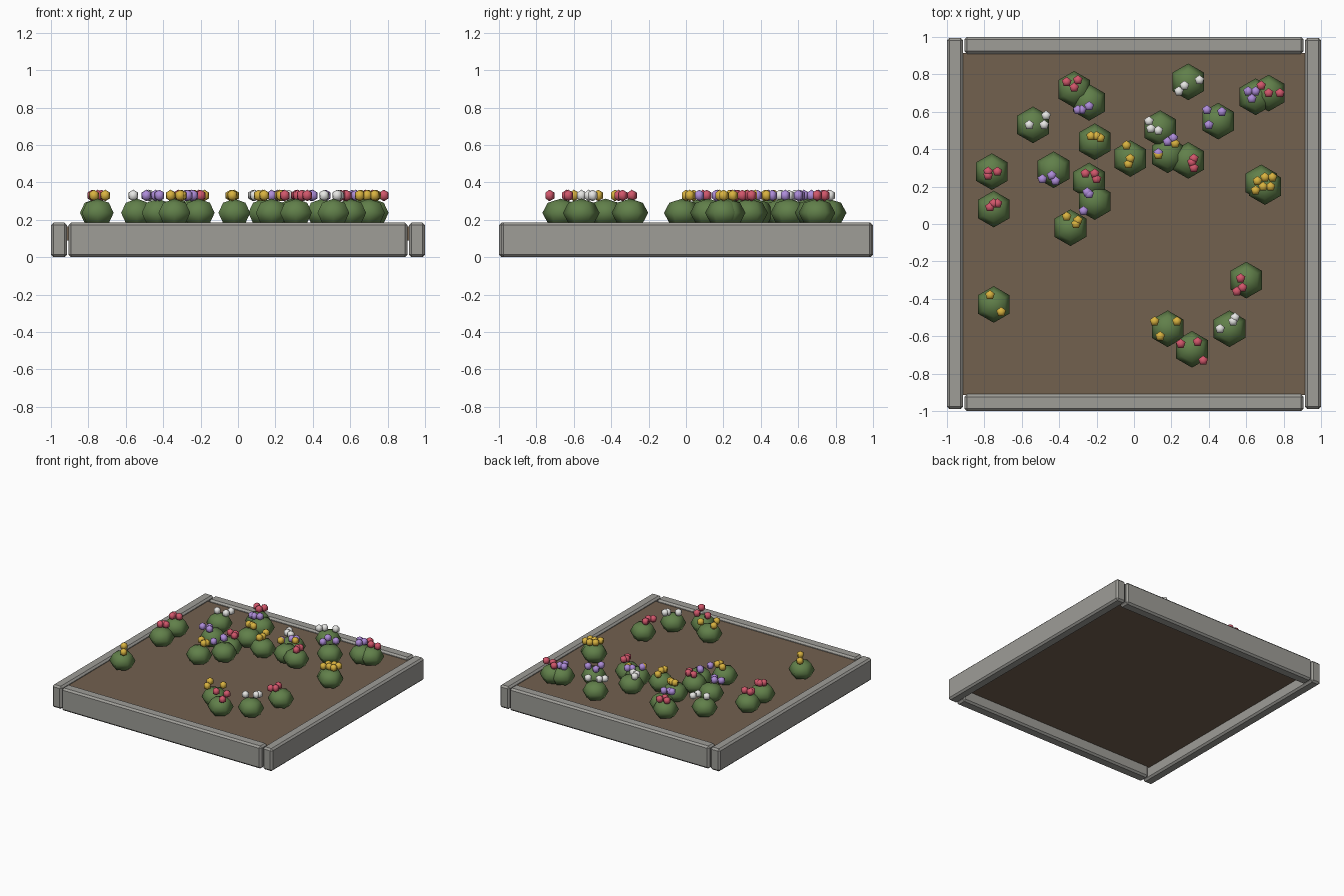
import bpy, bmesh
from math import sin, cos, pi

if "Cube" in bpy.data.objects:
    bpy.data.objects.remove(bpy.data.objects["Cube"])


def material(name, rgb):
    m = bpy.data.materials.new(name)
    lin = [c / 12.92 if c <= 0.04045 else ((c + 0.055) / 1.055) ** 2.4 for c in rgb]
    m.diffuse_color = (*lin, 1)
    m.use_nodes = True
    m.node_tree.nodes["Principled BSDF"].inputs["Base Color"].default_value = m.diffuse_color
    return m


STONE = material("grey stone", (0.62, 0.615, 0.595))
SOIL = material("brown soil", (0.45, 0.38, 0.31))
LEAF = material("leaf green", (0.38, 0.50, 0.29))
RED = material("petal red", (0.82, 0.34, 0.42))
YELLOW = material("petal yellow", (0.85, 0.70, 0.25))
PURPLE = material("petal purple", (0.68, 0.55, 0.85))
WHITE = material("petal white", (0.92, 0.92, 0.91))


def finish(name, bm, mat, smooth=False):
    bmesh.ops.recalc_face_normals(bm, faces=bm.faces)
    me = bpy.data.meshes.new(name)
    bm.to_mesh(me)
    bm.free()
    me.materials.append(mat)
    for p in me.polygons:
        p.use_smooth = smooth
    ob = bpy.data.objects.new(name, me)
    bpy.context.collection.objects.link(ob)
    return ob


def box(name, lo, hi, mat, bevel=0):
    bm = bmesh.new()
    bmesh.ops.create_cube(bm, size=1)
    for v in bm.verts:
        v.co = [l + (c + 0.5) * (h - l) for c, l, h in zip(v.co, lo, hi)]
    if bevel:
        bmesh.ops.bevel(bm, geom=bm.edges[:], offset=bevel, segments=1,
                        affect='EDGES', profile=0.5)
    return finish(name, bm, mat)


def add_ball(bm, centre, r, rz, sides, bands):
    """Low-poly ball whose first corner points along +y."""
    x, y, z = centre
    top = bm.verts.new((x, y, z + rz))
    bottom = bm.verts.new((x, y, z - rz))
    rings = []
    for j in range(1, bands):
        a = pi * j / bands
        rings.append([bm.verts.new((x + r * sin(a) * sin(2 * pi * i / sides),
                                    y + r * sin(a) * cos(2 * pi * i / sides),
                                    z + rz * cos(a))) for i in range(sides)])
    for i in range(sides):
        k = (i + 1) % sides
        bm.faces.new((top, rings[0][i], rings[0][k]))
        bm.faces.new((bottom, rings[-1][k], rings[-1][i]))
        for a, b in zip(rings, rings[1:]):
            bm.faces.new((a[i], b[i], b[k], a[k]))


def balls(name, spots, z, r, rz, sides, bands, mat):
    bm = bmesh.new()
    for x, y in spots:
        add_ball(bm, (x, y, z), r, rz, sides, bands)
    finish(name, bm, mat, smooth=True)


# Stone border: two long side beams, and front and back beams between them
TOP = 0.185
box("left_border", (-1, -0.99, 0), (-0.914, 0.995, TOP), STONE, 0.014)
box("right_border", (0.914, -0.99, 0), (1, 0.995, TOP), STONE, 0.014)
box("front_border", (-0.907, -1, 0), (0.907, -0.91, TOP), STONE, 0.014)
box("back_border", (-0.907, 0.91, 0), (0.907, 1, TOP), STONE, 0.014)

# Soil slab, open underneath
box("soil", (-0.915, -0.915, 0.09), (0.915, 0.915, 0.165), SOIL)

# Bushes
balls("bushes", [
    (-.32, .72), (-.24, .65), (.29, .76), (.65, .68), (.72, .70),
    (-.54, .53), (.45, .55), (-.21, .44), (.14, .51), (-.02, .35),
    (.18, .37), (.29, .34), (-.76, .28), (-.43, .29), (-.24, .23),
    (-.21, .12), (-.75, .08), (-.34, -.02), (.68, .22), (.70, .20),
    (-.75, -.43), (.18, -.56), (.31, -.67), (.51, -.56), (.60, -.30),
], 0.237, 0.098, 0.076, 6, 4, LEAF)


# Blossoms, one group per colour
def blossoms(name, spots, mat):
    balls(name, spots, 0.33, 0.031, 0.031, 5, 3, mat)


blossoms("red_blossoms", [
    (-.36, .76), (-.30, .77), (-.32, .73), (.68, .74), (.72, .70), (.78, .70),
    (-.78, .26), (-.73, .28), (-.78, .28), (-.26, .27), (-.21, .27), (-.20, .24),
    (.32, .35), (.31, .33), (.32, .30), (-.77, .09), (-.75, .11), (-.73, .11),
    (.57, -.29), (.55, -.36), (.58, -.34), (.25, -.64), (.34, -.63), (.37, -.73),
], RED)
blossoms("yellow_blossoms", [
    (-.23, .47), (-.20, .47), (-.18, .46), (-.04, .42), (-.02, .35), (-.03, .32),
    (.22, .43), (.13, .37), (-.36, .04), (-.31, 0), (-.30, .02),
    (.66, .23), (.70, .25), (.74, .25), (.65, .18), (.69, .20), (.73, .20),
    (-.77, -.38), (-.71, -.47), (.11, -.52), (.23, -.52), (.14, -.60),
], YELLOW)
blossoms("purple_blossoms", [
    (-.30, .61), (-.28, .61), (-.24, .63), (.61, .71), (.65, .71), (.63, .67),
    (.39, .61), (.47, .60), (.40, .53), (.18, .44), (.21, .46), (.13, .38),
    (-.49, .24), (-.44, .26), (-.42, .23), (-.25, .17), (-.24, .16), (-.27, .07),
], PURPLE)
blossoms("white_blossoms", [
    (.24, .71), (.27, .74), (.35, .77), (-.56, .53), (-.48, .53), (-.47, .58),
    (.08, .55), (.09, .51), (.13, .50), (.46, -.56), (.53, -.52), (.54, -.50),
], WHITE)
